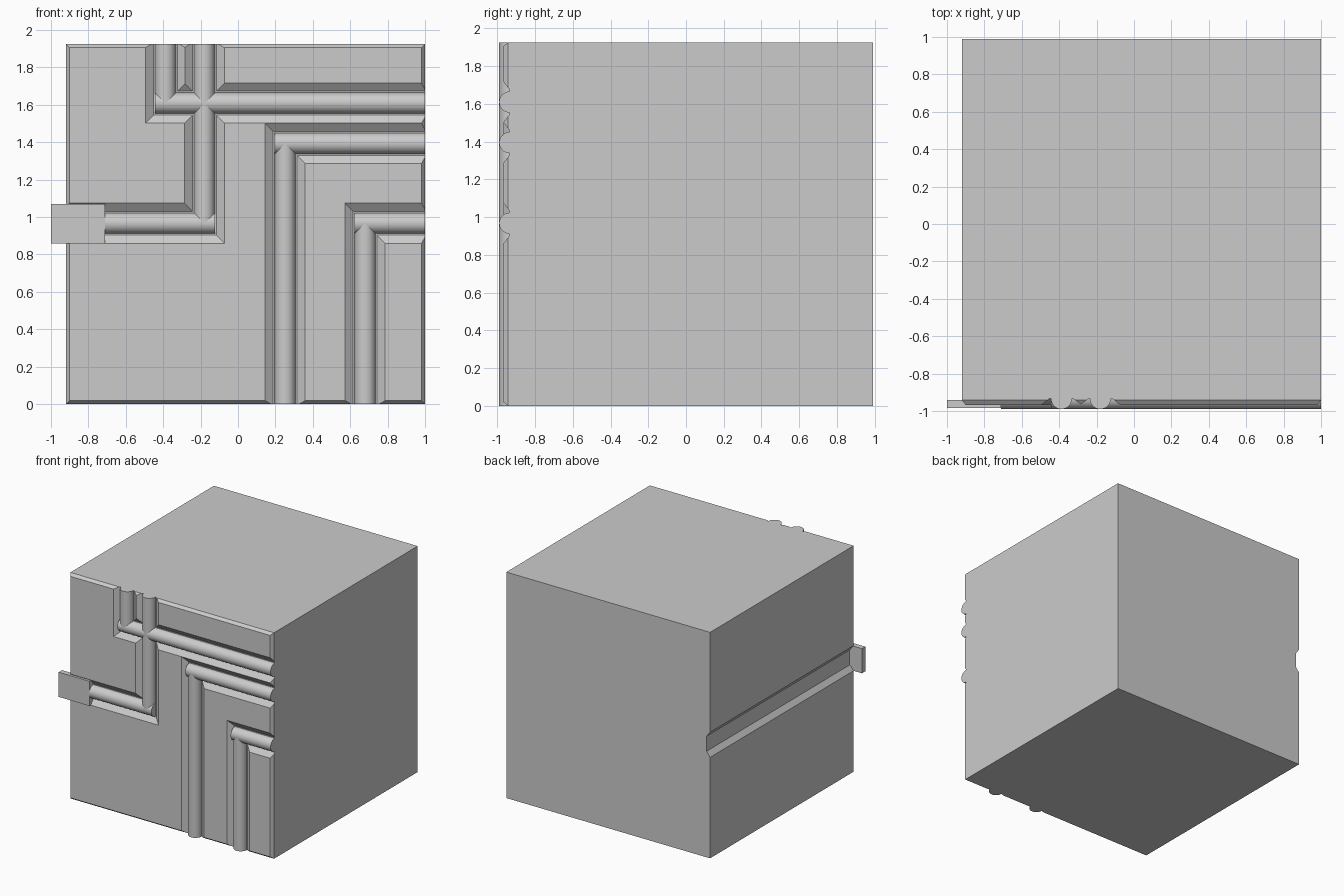
import bpy, bmesh, math

if "Cube" in bpy.data.objects:
    bpy.data.objects.remove(bpy.data.objects["Cube"])

FACE, FLOOR, BACK = -0.967, -0.934, 0.99   # front face, groove floor, back face (y)
LEFT, RIGHT, TOP = -0.92, 1.0, 1.925
R = 0.056                                  # pipe radius
HALF_FLOOR, HALF_TOP = 0.064, 0.107        # groove half widths


def loft(name, rings):
    """Closed solid through a list of equal-length point rings."""
    bm = bmesh.new()
    loops = [[bm.verts.new(p) for p in ring] for ring in rings]
    n = len(loops[0])
    for a, b in zip(loops, loops[1:]):
        for i in range(n):
            j = (i + 1) % n
            bm.faces.new((a[i], a[j], b[j], b[i]))
    bm.faces.new(loops[0])
    bm.faces.new(loops[-1])
    bmesh.ops.recalc_face_normals(bm, faces=bm.faces)
    mesh = bpy.data.meshes.new(name)
    bm.to_mesh(mesh)
    bm.free()
    ob = bpy.data.objects.new(name, mesh)
    bpy.context.collection.objects.link(ob)
    return ob


def rect(x0, x1, z0, z1, y, grow=0.0):
    return [(x0 - grow, y, z0 - grow), (x1 + grow, y, z0 - grow),
            (x1 + grow, y, z1 + grow), (x0 - grow, y, z1 + grow)]


def select_only(ob):
    bpy.ops.object.select_all(action='DESELECT')
    ob.select_set(True)
    bpy.context.view_layer.objects.active = ob


def pipe(name, x0, x1, z0, z1, steps=16):
    """Straight half-round pipe lying on the groove floor."""
    rings = []
    for x, z in ((x0, z0), (x1, z1)):
        ring = []
        for k in range(steps + 1):
            a = math.pi * k / steps
            s, y = R * math.cos(a), FLOOR - R * math.sin(a)
            ring.append((x, y, z + s) if z0 == z1 else (x + s, y, z))
        rings.append(ring)
    ob = loft(name, rings)
    select_only(ob)
    bpy.ops.object.shade_smooth_by_angle(angle=math.radians(35))


# block with chamfered front edges
block = loft("block", [rect(LEFT, RIGHT, 0, TOP, BACK),
                       rect(LEFT, RIGHT, 0, TOP, -0.942),
                       rect(LEFT, RIGHT, 0, TOP, FACE, -0.019)])

# pipe centre lines: (x0, x1, z0, z1)
xa, xb, xc, xd = -0.388, -0.18, 0.252, 0.68
zt, zm, zl = 1.609, 1.394, 0.967
runs = [(xa, RIGHT, zt, zt), (xc, RIGHT, zm, zm), (xd, RIGHT, zl, zl), (-0.71, xb, zl, zl),
        (xa, xa, zt, TOP), (xb, xb, zl, TOP), (xc, xc, 0, zm), (xd, xd, 0, zl)]

cutters = []
slope = (HALF_TOP - HALF_FLOOR) / (FLOOR - FACE)
for i, (x0, x1, z0, z1) in enumerate(runs):
    # half-round pipes; horizontals reach the outer side of the corner
    h0 = x0 - R if z0 == z1 and x0 != -0.71 else x0
    h1 = x1 + R if z0 == z1 and x1 == xb else x1
    if x0 == x1:
        h0 = h1 = x0
    pipe(f"pipe_{i + 1}", h0, h1, z0, z1)
    # sloped groove cutters, run past the block where they reach an edge
    g = (-1.2 if x0 == -0.71 else x0, 1.3 if x1 == RIGHT else x1,
         -0.3 if z0 == 0 else z0, 2.2 if z1 == TOP else z1)
    y_out = FACE - 0.02
    cutters.append(loft("groove_cutter", [
        rect(*g, FLOOR, HALF_FLOOR),
        rect(*g, y_out, HALF_FLOOR + slope * (FLOOR - y_out))]))

# channel along the left side
depth = FLOOR - FACE
out = HALF_FLOOR + slope * (depth + 0.02)
prof = [(LEFT + depth, zl - HALF_FLOOR), (LEFT + depth, zl + HALF_FLOOR),
        (LEFT - 0.02, zl + out), (LEFT - 0.02, zl - out)]
cutters.append(loft("side_cutter", [[(x, y, z) for x, z in prof] for y in (-1.2, 1.2)]))

select_only(block)
for c in cutters:
    c.hide_render = True
    m = block.modifiers.new("groove", 'BOOLEAN')
    m.operation, m.solver, m.object = 'DIFFERENCE', 'EXACT', c
    bpy.ops.object.modifier_apply(modifier=m.name)
    bpy.data.objects.remove(c, do_unlink=True)

# flat connector plate on the left
loft("connector_plate", [rect(-1.0, -0.71, 0.86, 1.07, y) for y in (-0.985, -0.94)])
